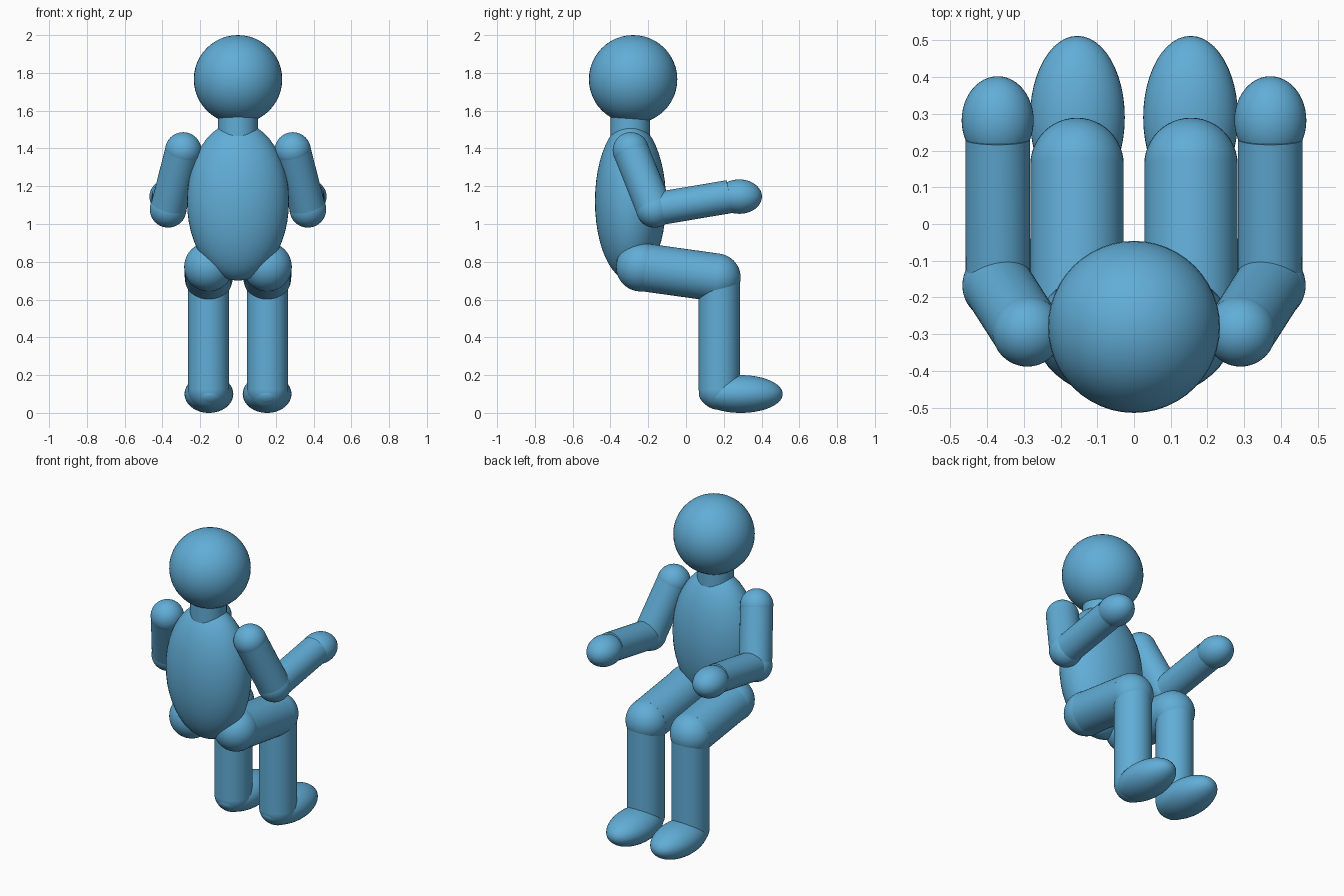
import bpy
from mathutils import Vector

cube = bpy.data.objects.get("Cube")
if cube:
    bpy.data.objects.remove(cube, do_unlink=True)

blue = bpy.data.materials.new("sky_blue")
blue.use_nodes = True
color = (0.12, 0.42, 0.68, 1)
blue.diffuse_color = color
blue.node_tree.nodes["Principled BSDF"].inputs["Base Color"].default_value = color


def finish(name):
    ob = bpy.context.object
    ob.name = name
    ob.data.materials.append(blue)
    bpy.ops.object.shade_smooth_by_angle()
    return ob


def ellipsoid(name, center, radii):
    bpy.ops.mesh.primitive_uv_sphere_add(segments=48, ring_count=24, location=center)
    bpy.context.object.scale = radii
    bpy.ops.object.transform_apply(location=False, rotation=False, scale=True)
    return finish(name)


def ball(name, center, r):
    return ellipsoid(name, center, (r, r, r))


def rod(name, a, b, r):
    a, b = Vector(a), Vector(b)
    bpy.ops.mesh.primitive_cylinder_add(vertices=48, radius=r, depth=(b - a).length,
                                        location=(a + b) / 2)
    bpy.context.object.rotation_euler = (b - a).to_track_quat("Z", "Y").to_euler()
    return finish(name)


# Head, neck and body
ball("head", (0, -0.28, 1.766), 0.234)
rod("neck", (0, -0.295, 1.4), (0, -0.295, 1.62), 0.105)
ellipsoid("torso", (0, -0.294, 1.12), (0.27, 0.188, 0.42))

# The figure faces +y, so its limbs are named by the +x / -x side
for side, s in (("left", 1), ("right", -1)):
    # Arm
    shoulder = (s * 0.29, -0.292, 1.39)
    elbow = (s * 0.37, -0.167, 1.078)
    wrist = (s * 0.371, 0.23, 1.145)
    ball(side + "_shoulder", shoulder, 0.096)
    rod(side + "_upper_arm", shoulder, elbow, 0.095)
    ball(side + "_elbow", elbow, 0.097)
    rod(side + "_forearm", elbow, wrist, 0.088)
    ellipsoid(side + "_hand", (s * 0.371, 0.282, 1.145), (0.098, 0.12, 0.091))

    # Leg
    hip = (s * 0.155, -0.24, 0.773)
    knee = (s * 0.155, 0.162, 0.717)
    ankle = (s * 0.156, 0.176, 0.125)
    ball(side + "_hip", hip, 0.13)
    rod(side + "_thigh", hip, knee, 0.127)
    ball(side + "_knee", knee, 0.127)
    rod(side + "_shin", (ankle[0], ankle[1], 0.69), ankle, 0.109)
    ball(side + "_ankle", ankle, 0.109)
    ellipsoid(side + "_foot", (s * 0.154, 0.29, 0.1), (0.129, 0.222, 0.1))
